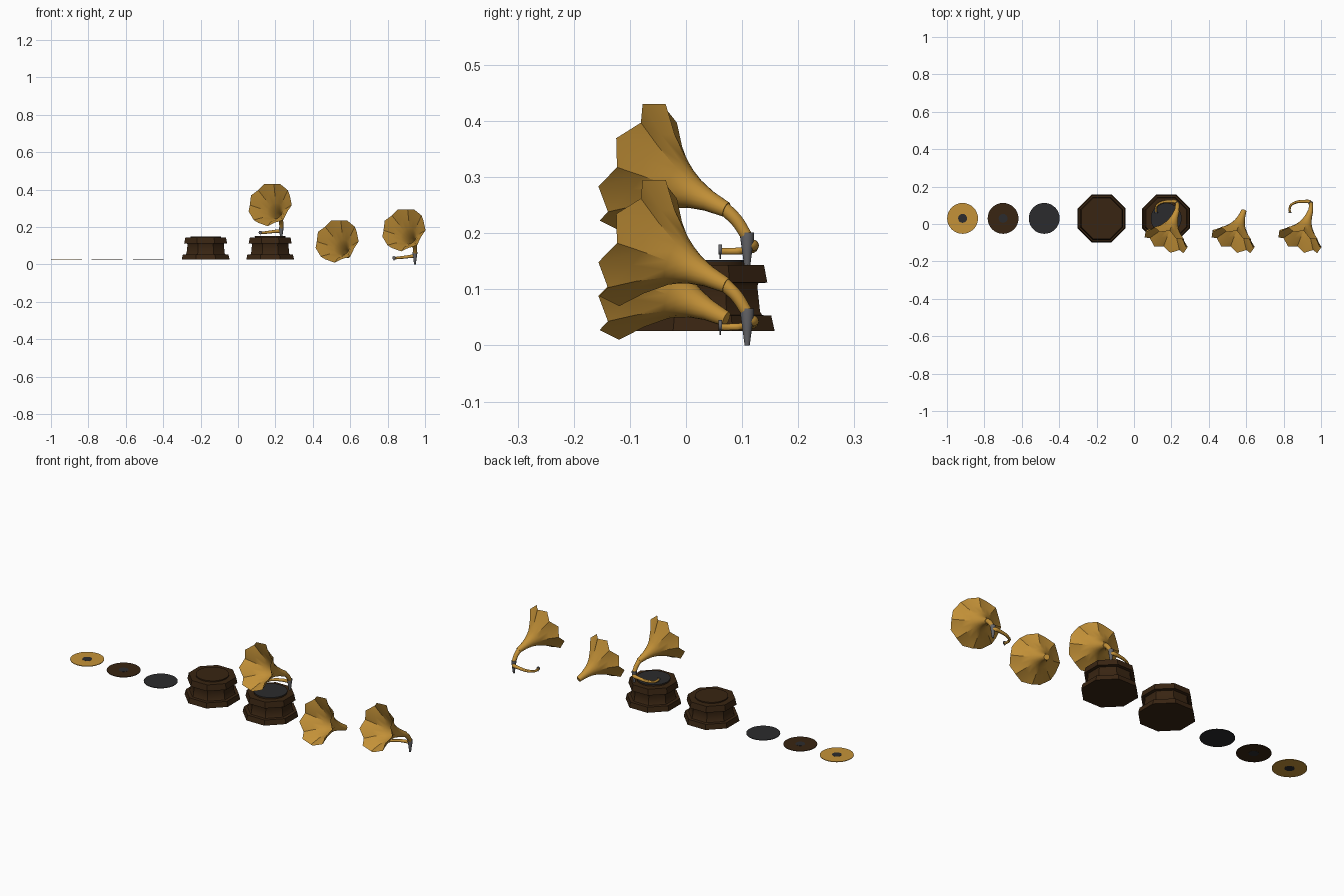
import bpy, bmesh, math
from mathutils import Vector

if "Cube" in bpy.data.objects:
    bpy.data.objects.remove(bpy.data.objects["Cube"])


def material(name, rgb):
    m = bpy.data.materials.new(name)
    m.diffuse_color = (*rgb, 1)
    m.use_nodes = True
    m.node_tree.nodes["Principled BSDF"].inputs["Base Color"].default_value = m.diffuse_color
    return m


BRASS = material("brass", (0.56, 0.29, 0.04))
WOOD = material("dark wood", (0.04, 0.018, 0.006))
BLACK = material("record black", (0.024, 0.024, 0.026))
STEEL = material("steel grey", (0.13, 0.13, 0.14))


def loft(name, rings, mat, loc=(0, 0, 0), cap_start=True, cap_end=True):
    """Skin a list of rings (each a list of points) into one object."""
    bm = bmesh.new()
    vr = [[bm.verts.new(p) for p in ring] for ring in rings]
    n = len(vr[0])
    for a, b in zip(vr, vr[1:]):
        for i in range(n):
            j = (i + 1) % n
            bm.faces.new((a[i], a[j], b[j], b[i]))
    if cap_start:
        bm.faces.new(vr[0][::-1])
    if cap_end:
        bm.faces.new(vr[-1])
    bmesh.ops.recalc_face_normals(bm, faces=bm.faces)
    me = bpy.data.meshes.new(name)
    bm.to_mesh(me)
    bm.free()
    ob = bpy.data.objects.new(name, me)
    ob.location = loc
    me.materials.append(mat)
    bpy.context.collection.objects.link(ob)
    bpy.ops.object.select_all(action='DESELECT')
    ob.select_set(True)
    bpy.context.view_layer.objects.active = ob
    bpy.ops.object.shade_smooth_by_angle(angle=math.radians(30))
    return ob


def circle(c, r, u, v, n, start=0.0):
    return [c + u * (r * math.cos(start + i * math.tau / n))
            + v * (r * math.sin(start + i * math.tau / n)) for i in range(n)]


X, Y, Z = Vector((1, 0, 0)), Vector((0, 1, 0)), Vector((0, 0, 1))


def turned(name, profile, mat, loc, n=32, start=0.0):
    """Upright part from (radius, z) pairs."""
    return loft(name, [circle(Z * z, r, X, Y, n, start) for r, z in profile], mat, loc)


def tube(name, pts, mat, loc, n=12, steps=4):
    """Tapered tube through (x, y, z, radius) points, smoothed by Catmull-Rom."""
    p = [Vector(q) for q in pts]
    p = [p[0] * 2 - p[1]] + p + [p[-1] * 2 - p[-2]]
    path = []
    for a, b, c, d in zip(p, p[1:], p[2:], p[3:]):
        for k in range(steps):
            t = k / steps
            path.append(0.5 * (2 * b + (c - a) * t + (2 * a - 5 * b + 4 * c - d) * t**2
                               + (3 * b - a - 3 * c + d) * t**3))
    path.append(p[-2])
    rings, u = [], X + Z * 0.3
    for i, q in enumerate(path):
        tan = (path[min(i + 1, len(path) - 1)] - path[max(i - 1, 0)]).to_3d().normalized()
        u = (u - tan * u.dot(tan)).normalized()
        rings.append(circle(q.to_3d(), q.w, u, tan.cross(u), n))
    return loft(name, rings, mat, loc)


# Flared horn: 16-sided, rim petals alternate forward and back along the axis
def horn(loc):
    d = Vector((-0.348, -0.861, 0.37)).normalized()
    up = (Z - d * d.z).normalized()
    side = up.cross(-d)
    if side.x < 0:
        side = -side
    rim, tail = Vector((0.886, -0.088, 0.187)), Vector((0.945, 0.072, 0.107))
    rings = []
    for t, r, wave in ((0, .121, .012), (.22, .080, .006), (.45, .046, 0), (.53, .037, 0),
                       (.64, .0275, 0), (.8, .019, 0), (1, .0138, 0)):
        ring = circle(rim.lerp(tail, t), r, side, up, 16, math.pi / 2)
        rings.append([p + d * (wave * (1 if i % 2 else -1)) for i, p in enumerate(ring)])
    loft("horn", rings, BRASS, loc, cap_start=False)


# Bent neck, conical socket, hooked tone arm and needle head
def arm(loc):
    tube("horn_neck", [(.943, .066, .111, .0125), (.946, .09, .088, .0115),
                       (.947, .108, .06, .0105)], BRASS, loc, 16)
    off = Vector(loc) + Vector((.946, .109, 0))
    turned("socket", [(.0045, 0), (.0085, .03), (.0125, .058), (.0125, .066)], STEEL, off, 16)
    tube("tone_arm", [(.946, .109, .044, .010), (.937, .119, .044, .010),
                      (.912, .121, .042, .0085), (.872, .118, .037, .0075),
                      (.84, .102, .034, .0065), (.832, .08, .033, .006),
                      (.834, .062, .033, .006)], BRASS, loc)
    head = Vector((.834, 0, .036))
    loft("needle_head", [circle(head + Y * y, .009, X, Z, 16) for y in (.058, .064)], STEEL, loc)
    turned("needle", [(.0012, .019), (.0022, .034)], STEEL,
           Vector(loc) + Vector((.834, .061, 0)), 8)


# Octagonal wooden case with mouldings and a round platter
def case(x):
    k = 1 / math.cos(math.pi / 8)
    prof = [(.128, .026), (.122, .053), (.106, .054), (.102, .06), (.097, .106),
            (.099, .111), (.115, .112), (.109, .143)]
    turned("case", [(a * k, z) for a, z in prof], WOOD, (x, .03, 0), 8, math.pi / 8)
    turned("platter", [(.081, .142), (.081, .149)], WOOD, (x, .03, 0))


def record(x, z, mat, label=False):
    turned("record", [(.0825, z), (.0825, z + .003)], mat, (x, .03, 0))
    if label:
        turned("record_label", [(.024, z - .0006), (.024, z + .0036)], BLACK, (x, .03, 0), 16)


# Loose records, bare case, full gramophone, loose horn, horn with arm
record(-.9165, .027, BRASS, True)
record(-.70, .027, WOOD, True)
record(-.48, .027, BLACK)
case(-.173)
case(.172)
record(.172, .149, BLACK)
for loc, with_arm in (((-.715, 0, .135), True), ((-.357, 0, -.06), False), ((0, 0, 0), True)):
    horn(loc)
    if with_arm:
        arm(loc)
